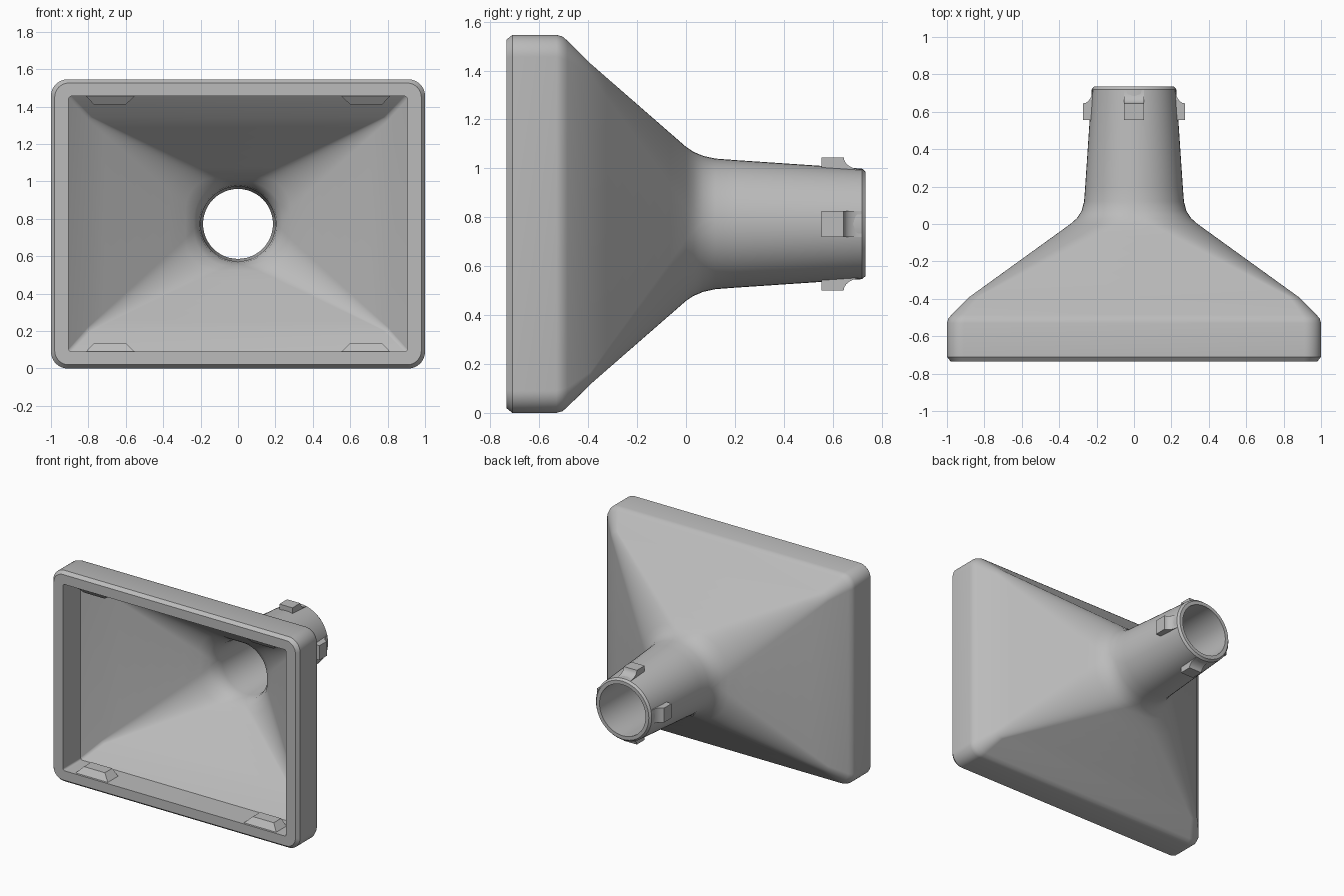
import bpy, bmesh
from math import sin, cos, pi, radians
from mathutils import Matrix, Vector

if "Cube" in bpy.data.objects:
    bpy.data.objects.remove(bpy.data.objects["Cube"])

CZ = 0.773  # height of the nozzle axis

grey = bpy.data.materials.new("plain_grey")
grey.use_nodes = True
grey.diffuse_color = (0.5, 0.5, 0.5, 1)
grey.node_tree.nodes["Principled BSDF"].inputs["Base Color"].default_value = (0.5, 0.5, 0.5, 1)


def finish(name, bm, angle=32):
    bmesh.ops.remove_doubles(bm, verts=bm.verts, dist=1e-5)
    bmesh.ops.recalc_face_normals(bm, faces=bm.faces)
    mesh = bpy.data.meshes.new(name)
    bm.to_mesh(mesh)
    bm.free()
    mesh.materials.append(grey)
    obj = bpy.data.objects.new(name, mesh)
    bpy.context.collection.objects.link(obj)
    bpy.ops.object.select_all(action='DESELECT')
    obj.select_set(True)
    bpy.context.view_layer.objects.active = obj
    bpy.ops.object.shade_smooth_by_angle(angle=radians(angle))
    return obj


def rounded_ring(bm, y, hx, hz, r, steps=12):
    """Rounded rectangle across the axis; a circle when hx = hz = r."""
    ring = []
    for q, (sx, sz) in enumerate(((1, 1), (-1, 1), (-1, -1), (1, -1))):
        for i in range(steps + 1):
            a = (q + i / steps) * pi / 2
            ring.append(bm.verts.new((sx * (hx - r) + r * cos(a), y,
                                      CZ + sz * (hz - r) + r * sin(a))))
    return ring


def mix(a, b, parts):
    """Sections evenly spaced between two others."""
    return [tuple(u + (v - u) * k / parts for u, v in zip(a, b)) for k in range(1, parts)]


# Hollow body: outer skin front to back, then inner skin back to front
shoulder, throat = (-0.39, 0.88, 0.655, 0.05), (0.0, 0.34, 0.315, 0.25)
outer = [(-0.735, 0.98, 0.753, 0.075), (-0.71, 1.0, 0.773, 0.09),
         (-0.53, 1.0, 0.773, 0.09), (-0.505, 0.993, 0.766, 0.09),
         (-0.485, 0.975, 0.749, 0.08), shoulder, *mix(shoulder, throat, 6), throat,
         (0.03, 0.306, 0.295, 0.265), (0.07, 0.28, 0.278, 0.272),
         (0.12, 0.267, 0.267, 0.267), (0.2, 0.261, 0.261, 0.261),
         (0.72, 0.226, 0.226, 0.226), (0.735, 0.213, 0.213, 0.213)]
mouth, corner = (-0.04, 0.28, 0.25, 0.17), (-0.43, 0.8, 0.57, 0.02)
inner = [(0.735, 0.187, 0.187, 0.187), (0.1, 0.2, 0.2, 0.2),
         (0.05, 0.207, 0.207, 0.204), (0.0, 0.235, 0.225, 0.195),
         mouth, *mix(mouth, corner, 6), corner,
         (-0.53, 0.905, 0.683, 0.015), (-0.735, 0.905, 0.683, 0.015)]

bm = bmesh.new()
rings = [rounded_ring(bm, *s) for s in outer + inner]
for a, b in zip(rings, rings[1:] + rings[:1]):
    n = len(a)
    for i in range(n):
        j = (i + 1) % n
        bm.faces.new((a[i], a[j], b[j], b[i]))
finish("funnel_body", bm)

# Four locking lugs round the neck: flat top with a concave tail
tail = [(0.645 + 0.075 * (1 - cos(t)), 0.272 - 0.05 * sin(t))
        for t in (k * pi / 12 for k in range(7))]
profile = [(0.555, 0.2), (0.555, 0.272)] + tail + [(0.72, 0.2)]
for k, side in enumerate(("left", "top", "right", "bottom")):
    bm = bmesh.new()
    face = bm.faces.new([bm.verts.new((r, y, -0.053)) for y, r in profile])
    new = bmesh.ops.extrude_face_region(bm, geom=[face])["geom"]
    bmesh.ops.translate(bm, vec=(0, 0, 0.106),
                        verts=[v for v in new if isinstance(v, bmesh.types.BMVert)])
    bmesh.ops.transform(bm, verts=bm.verts, matrix=Matrix.Translation((0, 0, CZ))
                        @ Matrix.Rotation(-k * pi / 2, 4, 'Y'))
    finish("lug_" + side, bm)

# Four bevelled snap tabs inside the opening
for sx, xn in ((1, "left"), (-1, "right")):
    for sz, zn in ((1, "upper"), (-1, "lower")):
        bm = bmesh.new()
        base = [(0.545, -0.725), (0.82, -0.725), (0.82, -0.6), (0.545, -0.6)]
        crest = [(0.6, -0.685), (0.77, -0.685), (0.77, -0.6), (0.6, -0.6)]
        for pts, h in ((base, 0.69), (crest, 0.638)):
            for x, y in pts:
                bm.verts.new((sx * x, y, CZ + sz * h))
        bmesh.ops.convex_hull(bm, input=bm.verts)
        finish(f"snap_tab_{zn}_{xn}", bm, 10)
